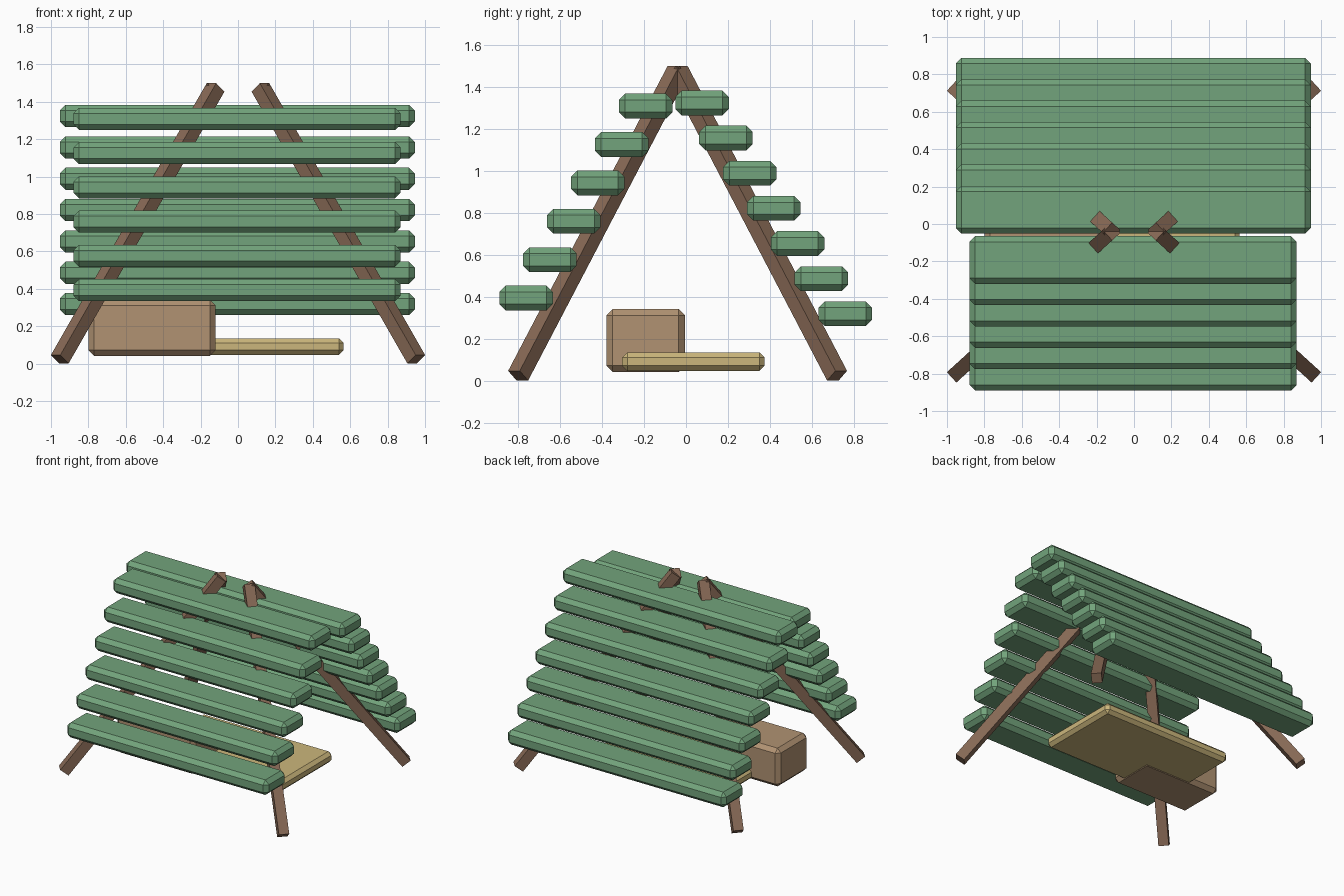
import bpy
from mathutils import Vector

if "Cube" in bpy.data.objects:
    bpy.data.objects.remove(bpy.data.objects["Cube"])


def material(name, rgb):
    m = bpy.data.materials.new(name)
    m.diffuse_color = (*rgb, 1)
    m.use_nodes = True
    m.node_tree.nodes["Principled BSDF"].inputs["Base Color"].default_value = m.diffuse_color
    return m


GREEN = material("green_boughs", (0.17, 0.37, 0.20))
BARK = material("bark", (0.24, 0.14, 0.09))
STRAW = material("straw", (0.60, 0.47, 0.20))
TAN = material("tan", (0.44, 0.29, 0.17))


def block(name, lo, hi, mat, chamfer):
    """Chamfered box between two corners."""
    lo, hi = Vector(lo), Vector(hi)
    bpy.ops.mesh.primitive_cube_add(size=1, location=(lo + hi) / 2)
    ob = bpy.context.object
    ob.name = name
    ob.scale = hi - lo
    bpy.ops.object.transform_apply(location=False, rotation=False, scale=True)
    bev = ob.modifiers.new("chamfer", 'BEVEL')
    bev.width = chamfer
    bev.segments = 1
    ob.data.materials.append(mat)
    return ob


def pole(name, foot, top, side=0.075):
    """Square pole from foot to top."""
    foot, top = Vector(foot), Vector(top)
    d = top - foot
    bpy.ops.mesh.primitive_cube_add(size=1, location=(foot + top) / 2)
    ob = bpy.context.object
    ob.name = name
    ob.scale = (side, side, d.length)
    ob.rotation_euler = d.to_track_quat('Z', 'Y').to_euler()
    ob.data.materials.append(BARK)


# four leaning poles
for sx, side in ((-1, "left"), (1, "right")):
    for y, end in ((-0.80, "front"), (0.72, "back")):
        pole(f"{end}_{side}_pole", (sx * 0.953, y, 0.024), (sx * 0.12, -0.04, 1.477))

# front roof layers, bottom to top
for i in range(6):
    y, z = -0.89 + 0.114 * i, 0.335 + 0.183 * i
    block(f"front_roof_layer_{i + 1}", (-0.88, y, z), (0.87, y + 0.255, z + 0.118), GREEN, 0.03)

# back roof layers, bottom to top
for i in range(7):
    y, z = 0.632 - 0.1138 * i, 0.26 + 0.1675 * i
    block(f"back_roof_layer_{i + 1}", (-0.953, y, z), (0.945, y + 0.255, z + 0.118), GREEN, 0.03)

# bed and storage box inside
block("bed", (-0.565, -0.305, 0.047), (0.565, 0.375, 0.135), STRAW, 0.025)
block("storage_box", (-0.80, -0.38, 0.042), (-0.12, -0.005, 0.342), TAN, 0.03)
